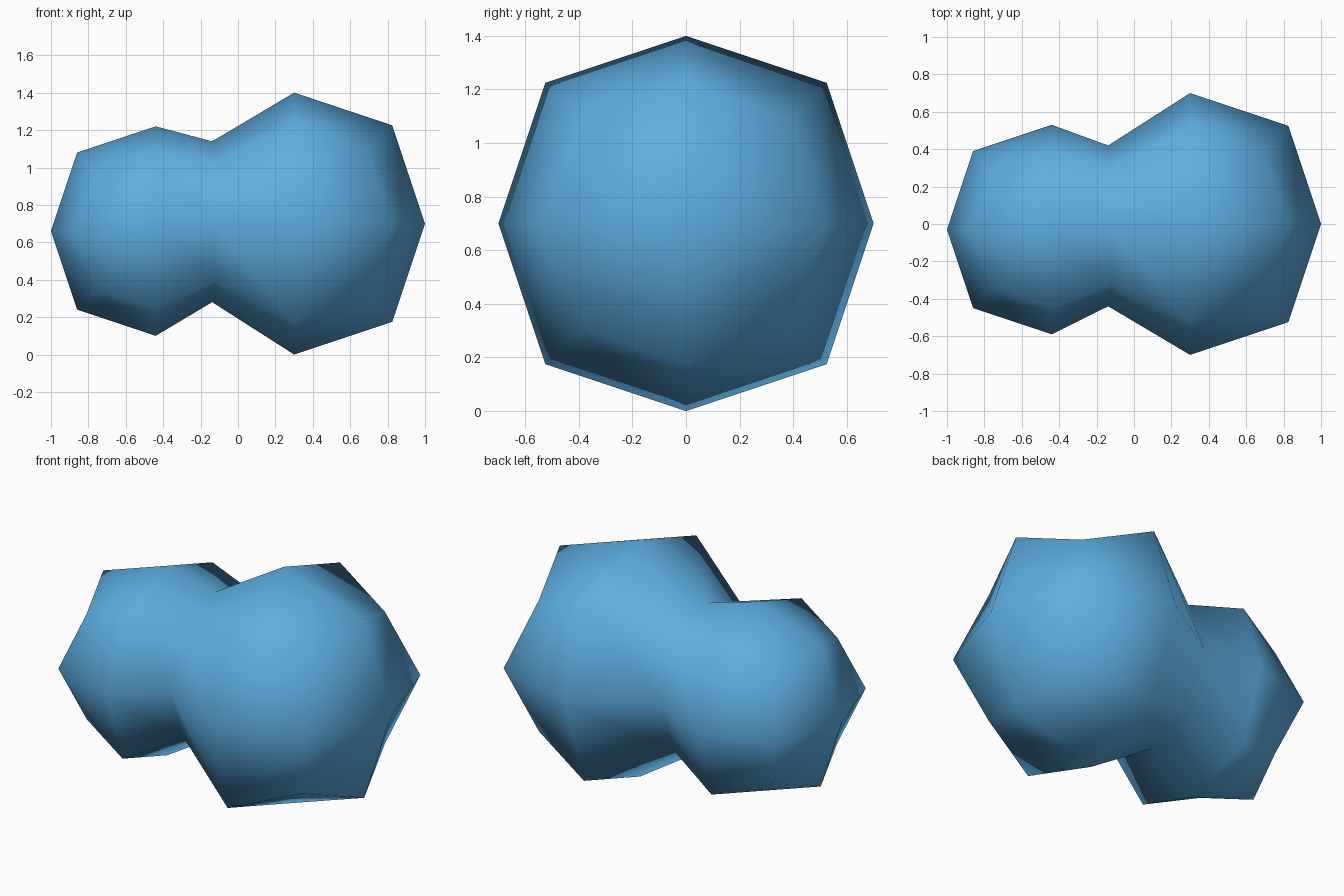
import bpy, bmesh
from mathutils import Vector

if "Cube" in bpy.data.objects:
    bpy.data.objects.remove(bpy.data.objects["Cube"])

# single flat colour
blue = bpy.data.materials.new("sky_blue")
blue.diffuse_color = (0.109, 0.418, 0.75, 1)
blue.use_nodes = True
blue.node_tree.nodes["Principled BSDF"].inputs["Base Color"].default_value = blue.diffuse_color

# eight directions (y, z) round the long axis: even = axis, odd = corner
DIRS = [(0, 1), (1, 1), (1, 0), (1, -1), (0, -1), (-1, -1), (-1, 0), (-1, 1)]


def ring(bm, centre, axis, corner, bulge_axis=0.0, bulge_corner=0.0):
    verts = []
    for i, (y, z) in enumerate(DIRS):
        r, dx = (corner, bulge_corner) if i % 2 else (axis, bulge_axis)
        verts.append(bm.verts.new(Vector(centre) + Vector((dx, y * r, z * r))))
    return verts


def half_ball(bm, centre, r, side):
    """Half of a once-smoothed cube: middle ring, outer ring and pole cap."""
    mid = ring(bm, centre, r, 0.75 * r)
    outer = ring(bm, centre, 0.75 * r, r * 5 / 9, side * 0.75 * r, side * r * 5 / 9)
    pole = bm.verts.new(Vector(centre) + Vector((side * r, 0, 0)))
    bridge(bm, mid, outer)
    for i in range(0, 8, 2):
        bm.faces.new((pole, outer[i], outer[i + 1], outer[(i + 2) % 8]))
    return mid


def bridge(bm, a, b):
    for i in range(8):
        j = (i + 1) % 8
        bm.faces.new((a[i], a[j], b[j], b[i]))


# two rounded lobes joined at a narrow waist
bm = bmesh.new()
large = half_ball(bm, (0.30, 0, 0.70), 0.70, 1)
small = half_ball(bm, (-0.44, -0.03, 0.66), 0.56, -1)
waist = ring(bm, (-0.138, -0.01, 0.71), 0.43, 0.315, 0, 0.015)
bridge(bm, large, waist)
bridge(bm, waist, small)
bmesh.ops.recalc_face_normals(bm, faces=bm.faces)
for f in bm.faces:
    f.smooth = True
mesh = bpy.data.meshes.new("double_lobe")
bm.to_mesh(mesh)
bm.free()
mesh.materials.append(blue)
bpy.context.collection.objects.link(bpy.data.objects.new("double_lobe", mesh))
